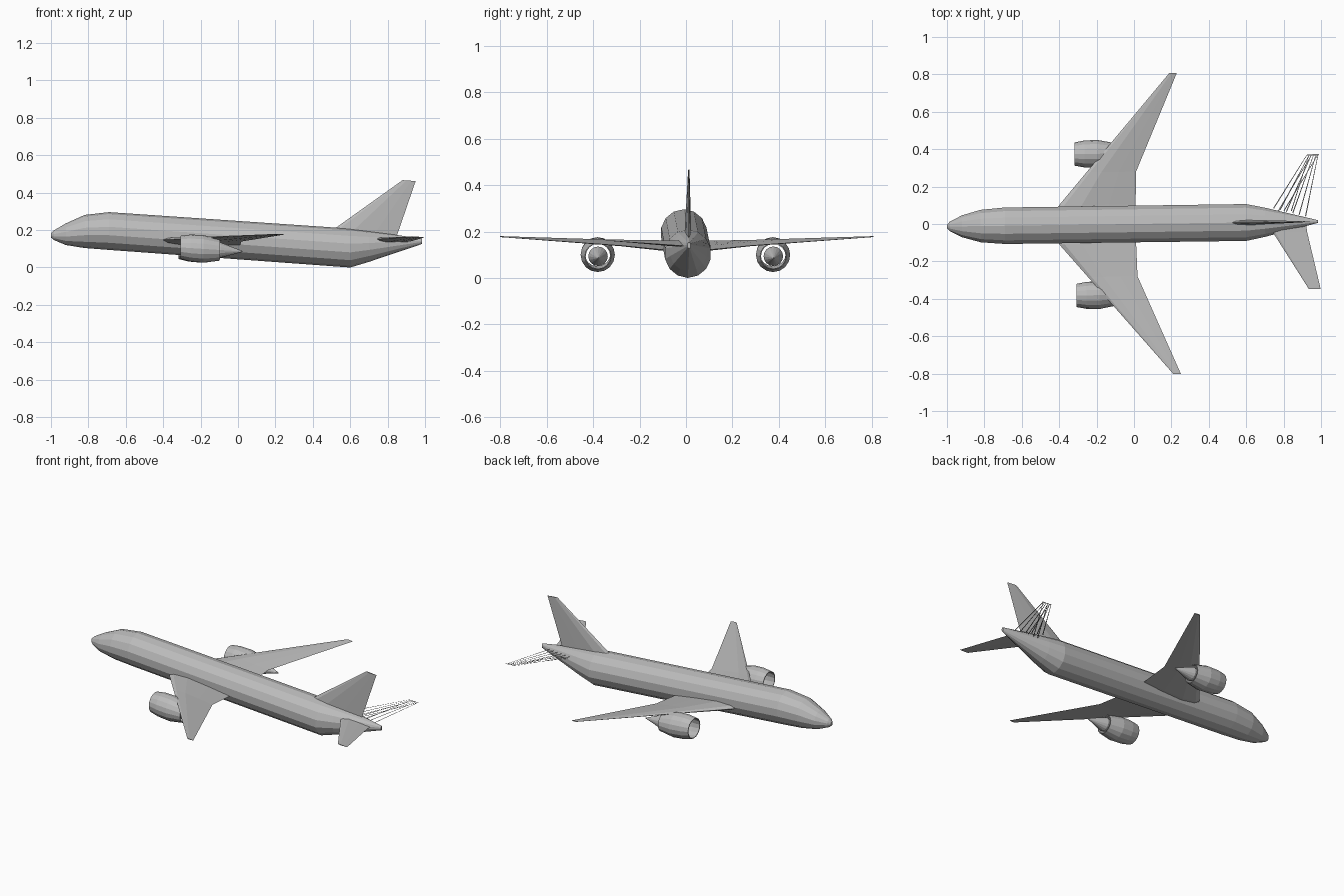
import bpy, bmesh, math
from mathutils import Matrix, Vector

cube = bpy.data.objects.get("Cube")
if cube:
    bpy.data.objects.remove(cube, do_unlink=True)

YAW = Matrix.Rotation(0.0135, 4, 'Z')   # the aircraft stands slightly turned
PITCH = -0.066                          # and slightly tail-down

grey = bpy.data.materials.new("plain grey")
grey.use_nodes = True
COLOUR = (0.5, 0.5, 0.5, 1)
grey.diffuse_color = COLOUR
grey.node_tree.nodes["Principled BSDF"].inputs["Base Color"].default_value = COLOUR


def finish(name, bm):
    bmesh.ops.recalc_face_normals(bm, faces=bm.faces)
    bm.transform(YAW)
    mesh = bpy.data.meshes.new(name)
    bm.to_mesh(mesh)
    bm.free()
    mesh.materials.append(grey)
    obj = bpy.data.objects.new(name, mesh)
    bpy.context.collection.objects.link(obj)
    return obj


def loft(name, rings, closed=False):
    """Skin a list of equal-length rings; cap the ends or join last to first."""
    bm = bmesh.new()
    loops = [[bm.verts.new(p) for p in ring] for ring in rings]
    pairs = list(zip(loops, loops[1:]))
    if closed:
        pairs.append((loops[-1], loops[0]))
    else:
        bm.faces.new(loops[0])
        bm.faces.new(loops[-1])
    n = len(loops[0])
    for a, b in pairs:
        for i in range(n):
            j = (i + 1) % n
            bm.faces.new((a[i], a[j], b[j], b[i]))
    return finish(name, bm)


def ring(x, y, z, ry, rz, n):
    return [(x, y + ry * math.sin(2 * math.pi * i / n),
             z + rz * math.cos(2 * math.pi * i / n)) for i in range(n)]


# Airfoil outline: chord fraction, half-thickness fraction
AIRFOIL = [(0, 0), (0.07, 0.6), (0.3, 1), (0.65, 0.6),
           (1, 0.04), (0.65, -0.6), (0.3, -1), (0.07, -0.6)]


def blade(name, stations, side):
    """Wing-like part; stations are (leading x, trailing x, y, leading z, half thickness)."""
    return loft(name, [[(le + c * (te - le), side * y, z + PITCH * c * (te - le) + t * h)
                        for c, t in AIRFOIL] for le, te, y, z, h in stations])


# Fuselage: x, bottom z, top z, half width
HULL = [(-1.0, 0.160, 0.182, 0.010), (-0.985, 0.147, 0.198, 0.026),
        (-0.92, 0.120, 0.236, 0.060), (-0.82, 0.104, 0.281, 0.089),
        (-0.69, 0.094, 0.296, 0.100), (0.60, 0.0, 0.208, 0.101),
        (0.70, 0.030, 0.195, 0.080), (0.985, 0.126, 0.154, 0.007)]
loft("fuselage", [ring(x, 0, (b + t) / 2, w, (t - b) / 2, 14) for x, b, t, w in HULL])

# Tail fin: leading x, trailing x, leading z, trailing z, half thickness
FIN = [(0.46, 0.84, 0.165, 0.145, 0.018), (0.52, 0.853, 0.21, 0.18, 0.014),
       (0.88, 0.95, 0.467, 0.462, 0.003)]
loft("tail_fin", [[(a + c * (b - a), t * h, za + c * (zb - za)) for c, t in AIRFOIL]
                  for a, b, za, zb, h in FIN])

WING = [(-0.42, 0.01, 0.04, 0.145, 0.022), (-0.40, 0.01, 0.105, 0.148, 0.021),
        (-0.25, 0.015, 0.28, 0.156, 0.013), (0.20, 0.24, 0.805, 0.179, 0.002)]
NACELLE = [(-0.313, 0.062), (-0.26, 0.072), (-0.19, 0.074), (-0.103, 0.057),
           (-0.103, 0.053), (-0.19, 0.067), (-0.26, 0.065), (-0.313, 0.057)]
CONE = [(-0.16, 0.030), (-0.10, 0.042), (0.02, 0.002)]


def engine_rings(profile, side):
    return [ring(x, side * 0.378, 0.1 + PITCH * (x + 0.2), r, r, 16) for x, r in profile]


# Wings and engines on both sides
for label, side in (("front", -1), ("back", 1)):
    blade(label + "_wing", WING, side)
    loft(label + "_engine_nacelle", engine_rings(NACELLE, side), closed=True)
    loft(label + "_engine_cone", engine_rings(CONE, side))

# Full tailplane on the near side
blade("front_tailplane", [(0.72, 0.92, 0.01, 0.15, 0.015), (0.742, 0.925, 0.055, 0.152, 0.013),
                          (0.93, 0.993, 0.36, 0.165, 0.002)], -1)

# Open tailplane frame on the far side: slivers fanning in from a narrow tip
bm = bmesh.new()


def sliver(root_x, root_y, root_z, tip_x, width):
    tip_z = 0.165 + PITCH * (tip_x - 0.93)
    bm.faces.new([bm.verts.new(p) for p in (
        (root_x, root_y, root_z), (root_x + width, root_y - 0.003, root_z),
        (tip_x + 0.003, 0.36, tip_z), (tip_x, 0.36, tip_z))])


for i in range(6):
    f = i / 5
    sliver(0.745 + 0.17 * f, 0.075 - 0.045 * f, 0.16 - 0.015 * f, 0.93 + 0.058 * f, 0.005)
for root_x, tip_x in ((0.77, 0.955), (0.80, 0.988), (0.84, 0.94)):
    sliver(root_x, 0.06, 0.138, tip_x, 0.004)
# Tip edge strip
bm.faces.new([bm.verts.new(p) for p in ((0.93, 0.36, 0.166), (0.993, 0.36, 0.162),
                                       (0.992, 0.354, 0.162), (0.928, 0.354, 0.166))])
finish("back_tailplane_frame", bm)
